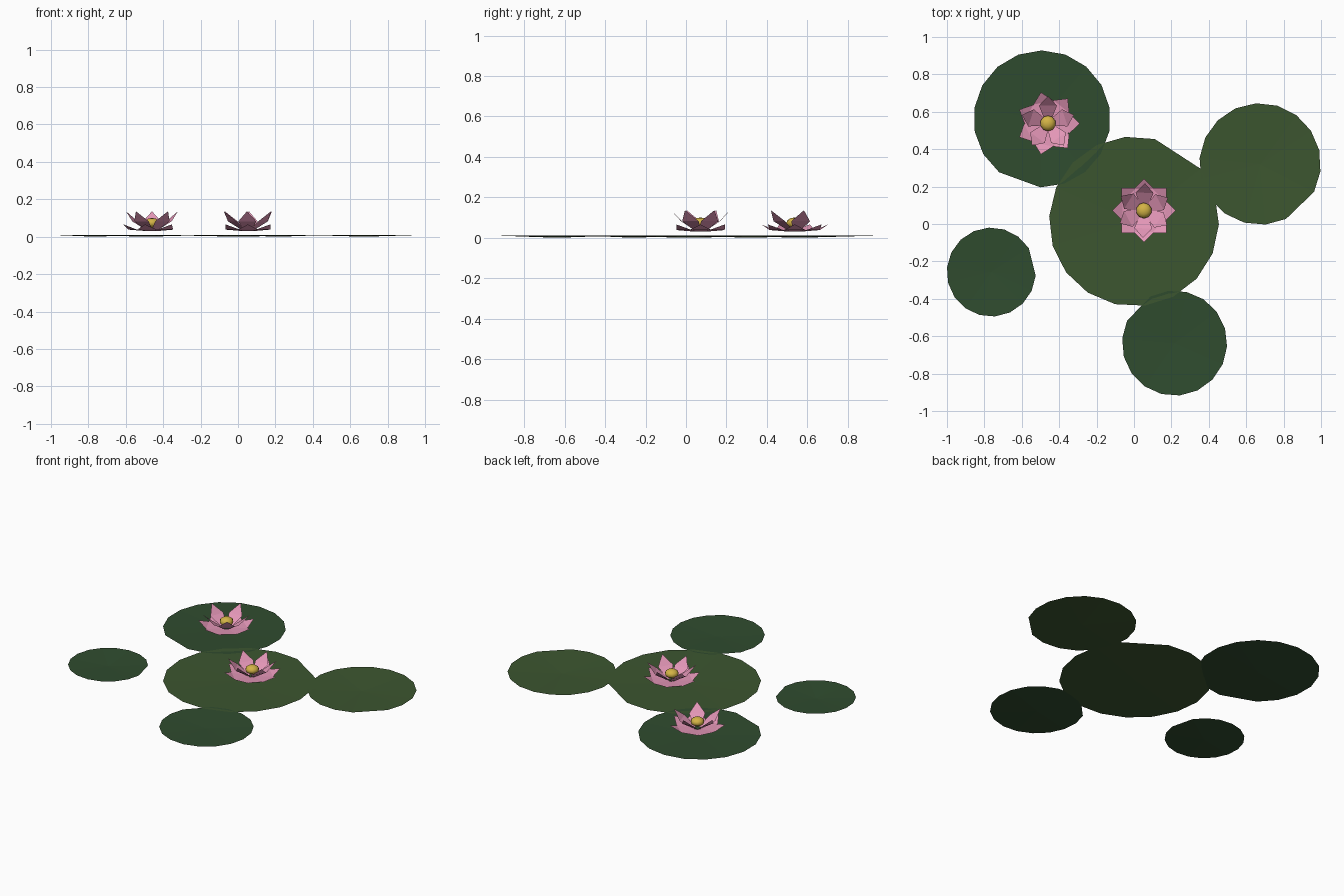
import bpy, bmesh
from math import cos, sin, radians, pi

if "Cube" in bpy.data.objects:
    bpy.data.objects.remove(bpy.data.objects["Cube"])


def material(name, rgb):
    m = bpy.data.materials.new(name)
    m.diffuse_color = (*rgb, 1)
    m.use_nodes = True
    m.node_tree.nodes["Principled BSDF"].inputs["Base Color"].default_value = m.diffuse_color
    return m


LIGHT = material("leaf_light", (0.045, 0.092, 0.029))
DARK = material("leaf_dark", (0.029, 0.072, 0.028))
PINK = material("petal_pink", (0.78, 0.31, 0.48))
GOLD = material("stamen_gold", (0.65, 0.45, 0.06))


def make(name, bm, mat):
    me = bpy.data.meshes.new(name)
    bm.to_mesh(me)
    bm.free()
    me.materials.append(mat)
    ob = bpy.data.objects.new(name, me)
    bpy.context.collection.objects.link(ob)
    return ob


def pad(name, x, y, r, notch, mat):
    """Shallow dished leaf with one wide flat side centred on the notch angle."""
    bm = bmesh.new()
    hub = bm.verts.new((x, y, 0))
    gap, n = 37.5, 17
    rim = []
    for i in range(n):
        a = radians(notch + gap / 2 + (360 - gap) * i / (n - 1))
        rim.append(bm.verts.new((x + r * cos(a), y + r * sin(a), 0.01)))
    for i in range(n):
        bm.faces.new((hub, rim[i], rim[(i + 1) % n]))
    make(name, bm, mat)


def petals(name, x, y, count, offset, profile):
    """Ring of pointed petals; profile rows are (radius, height, half width)."""
    bm = bmesh.new()
    for i in range(count):
        a = radians(offset + 360 * i / count)
        c, s = cos(a), sin(a)

        def vert(r, z, w):
            return bm.verts.new((x + r * c - w * s, y + r * s + w * c, z))
        (r0, z0, w0), (r1, z1, w1), (r2, z2, _) = profile
        b0, b1 = vert(r0, z0, -w0), vert(r0, z0, w0)
        m0, m1 = vert(r1, z1, -w1), vert(r1, z1, w1)
        tip = vert(r2, z2, 0)
        bm.faces.new((b0, m0, m1, b1))
        bm.faces.new((m0, tip, m1))
    make(name, bm, PINK)


def flower(name, x, y, outer, outer_off, inner, inner_off):
    petals(name + "_outer_petals", x, y, outer, outer_off,
           [(0.02, 0.03, 0.02), (0.115, 0.038, 0.054), (0.17, 0.066, 0)])
    petals(name + "_inner_petals", x, y, inner, inner_off,
           [(0.025, 0.035, 0.02), (0.095, 0.082, 0.048), (0.146, 0.136, 0)])
    # golden centre
    bm = bmesh.new()
    bmesh.ops.create_uvsphere(bm, u_segments=10, v_segments=6, radius=0.042)
    for v in bm.verts:
        v.co.x += x
        v.co.y += y
        v.co.z = 0.073 + v.co.z * 0.65
    for f in bm.faces:
        f.smooth = True
    make(name + "_centre", bm, GOLD)


# floating leaves
pad("centre_pad", 0.0, 0.014, 0.454, 57, LIGHT)
pad("back_left_pad", -0.492, 0.562, 0.366, 250, DARK)
pad("right_pad", 0.674, 0.321, 0.325, -46, LIGHT)
pad("front_pad", 0.217, -0.637, 0.281, 136, DARK)
pad("left_pad", -0.763, -0.257, 0.238, 14, DARK)

# blossoms
flower("centre_flower", 0.053, 0.072, 8, 0, 6, 28)
flower("back_flower", -0.46, 0.538, 7, 0, 5, 18)
